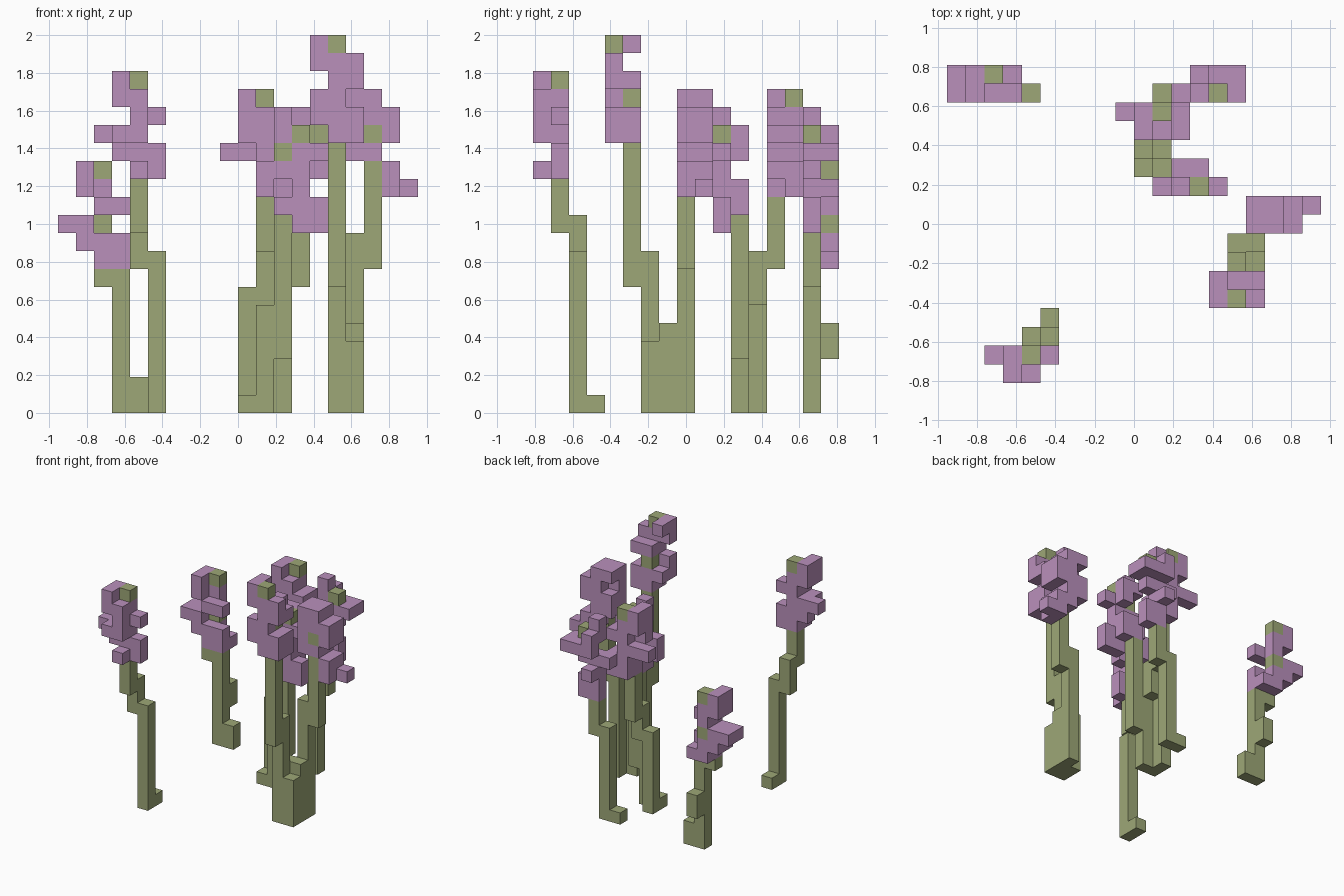
import bpy, bmesh
from mathutils import Vector

if "Cube" in bpy.data.objects:
    bpy.data.objects.remove(bpy.data.objects["Cube"])

UNIT = 2 / 21                      # edge of one block
CENTRE = Vector((10, 8.5, 0))      # middle of the block grid


def material(name, colour):
    mat = bpy.data.materials.new(name)
    mat.use_nodes = True
    mat.diffuse_color = (*colour, 1)
    mat.node_tree.nodes["Principled BSDF"].inputs["Base Color"].default_value = (*colour, 1)
    return mat


PETAL = material("petal_mauve", (0.49, 0.28, 0.50))
STEM = material("stem_green", (0.337, 0.386, 0.184))

SIDES = [Vector(v) for v in ((1, 0, 0), (-1, 0, 0), (0, 1, 0),
                             (0, -1, 0), (0, 0, 1), (0, 0, -1))]


def add_side(bm, cell, normal):
    """Add one outward block face."""
    u = Vector((normal.y, normal.z, normal.x))
    v = normal.cross(u)
    middle = Vector(cell) + Vector((.5, .5, .5)) + normal / 2 - CENTRE
    corners = [middle + (a * u + b * v) / 2
               for a, b in ((-1, -1), (1, -1), (1, 1), (-1, 1))]
    return bm.faces.new([bm.verts.new(c * UNIT) for c in corners])


def plant(name, corner, layers, stem):
    """Flower layers run top to bottom, each with its back row / front row.
    P is petal, G is green; stem pieces are x, y, bottom, top."""
    cells = {}
    for x, y, low, high in stem:
        for z in range(low, high):
            cells[x, y, z] = 1
    x0, y0, z0 = corner
    for z, layer in enumerate(reversed(layers.split())):
        for y, row in enumerate(reversed(layer.split("/"))):
            for x, mark in enumerate(row):
                if mark in "PG":
                    cells[x0 + x, y0 + y, z0 + z] = "PG".index(mark)
    # Skin the blocks, leaving out hidden sides
    bm = bmesh.new()
    for cell, colour in cells.items():
        for normal in SIDES:
            beside = tuple(int(a + b) for a, b in zip(cell, normal))
            if beside not in cells:
                add_side(bm, cell, normal).material_index = colour
    bmesh.ops.remove_doubles(bm, verts=bm.verts, dist=UNIT / 100)
    bmesh.ops.dissolve_limit(bm, angle_limit=0.01, verts=bm.verts,
                             edges=bm.edges, delimit={'MATERIAL'})
    mesh = bpy.data.meshes.new(name)
    bm.to_mesh(mesh)
    bm.free()
    mesh.materials.append(PETAL)
    mesh.materials.append(STEM)
    bpy.context.collection.objects.link(bpy.data.objects.new(name, mesh))


# Lone flower at the back right
plant("flower_back_right", (0, 15, 8), """
    .PG./.P..
    .PP./.P..
    ..P./..PP
    PPG./PP..
    .PP./.PPP
    ..PP/..PP""",
      [(2, 15, 7, 8), (3, 15, 0, 8), (3, 16, 3, 5), (4, 15, 0, 2)])

# Lone flower at the front right
plant("flower_front_right", (2, 0, 13), """
    .PG./.P..
    .PP./.PP.
    ..PP/..P.
    PPP./.PP.
    .PPP/....
    ..PP/..P.""",
      [(4, 1, 10, 13), (4, 2, 8, 11), (5, 2, 0, 9), (5, 3, 0, 1)])

# Tallest flower
plant("flower_tall", (14, 4, 15), """
    P../PG.
    .../PPP
    .PP/.PP
    .G./PP.
    PPP/PPP
    .PP/.PP""",
      [(15, 5, 7, 15), (15, 6, 0, 9), (15, 7, 0, 5), (16, 6, 0, 4), (16, 7, 0, 5)])

# Flower leaning out to the left
plant("flower_left", (16, 8, 12), """
    PP../PP..
    .PP./PPP.
    PPP./PGP.
    PP../PP..
    .PP./.GP.
    ..PP/.GP.""",
      [(16, 8, 0, 10), (17, 8, 8, 14)])

# Flower in the middle of the cluster
plant("flower_middle", (11, 10, 10), """
    ..../.P..
    .PP./.PG.
    ..P./.GPP
    ..../PPP.
    .PP./P.P.
    .PP./.PPP
    ..../..PP""",
      [(12, 11, 3, 11), (11, 11, 0, 6)])

# Flower behind the middle
plant("flower_inner_back", (9, 13, 12), """
    .PG./.P..
    .PP./.PP.
    ..PP/.PPP
    PPP./..P.
    ..PP/..PP
    ..PP/..P.""",
      [(11, 13, 8, 12), (11, 12, 6, 9), (10, 12, 0, 7), (10, 11, 0, 1)])

# Flower at the back left
plant("flower_back_left", (12, 15, 10), """
    ..../.P..
    .P../.PG.
    .PPP/..PP
    ..../PPP.
    .P../.P..
    ..../.PP.
    ..../.PP.""",
      [(13, 15, 7, 10), (12, 15, 0, 8), (11, 15, 0, 1)])
